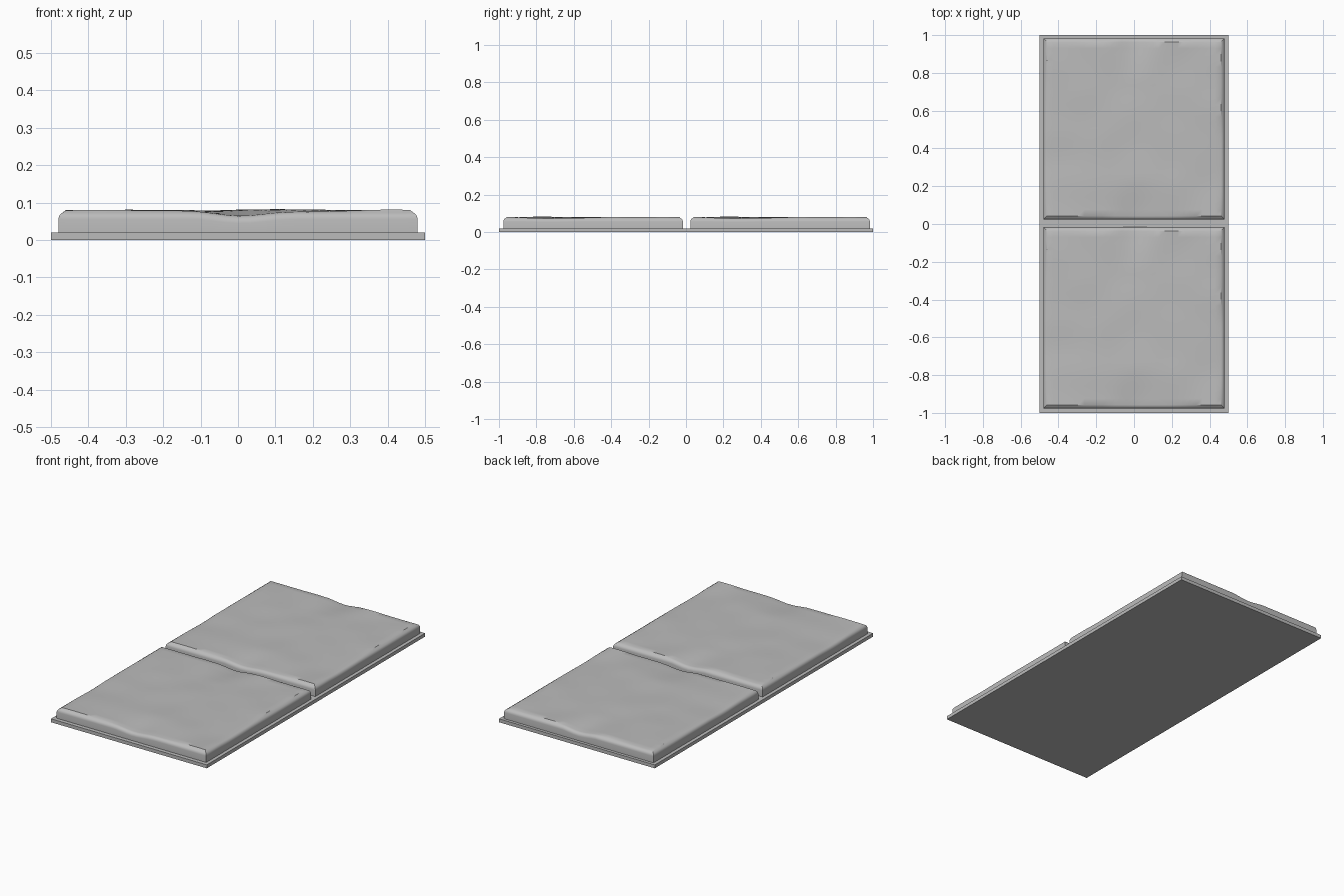
import bpy, bmesh, math
from mathutils import Vector, noise

old = bpy.data.objects.get("Cube")
if old:
    bpy.data.objects.remove(old)

stone = bpy.data.materials.new("stone_grey")
stone.use_nodes = True
GREY = (0.5, 0.5, 0.5, 1)
stone.diffuse_color = GREY
stone.node_tree.nodes["Principled BSDF"].inputs["Base Color"].default_value = GREY

INNER, OUTER = 0.46, 0.48
BASE_H, RIM_H = 0.02, 0.076


def finish(bm, name, location):
    bmesh.ops.recalc_face_normals(bm, faces=bm.faces)
    mesh = bpy.data.meshes.new(name)
    bm.to_mesh(mesh)
    bm.free()
    mesh.materials.append(stone)
    obj = bpy.data.objects.new(name, mesh)
    bpy.context.collection.objects.link(obj)
    obj.location = location
    return obj


def worn_dip(along, across, centre, width, depth):
    """Hollow worn into an edge, fading towards the middle of the slab."""
    edge = max(0, 1 - (INNER - across) / 0.2)
    return depth * edge * math.exp(-((along - centre) / width) ** 2)


def top_height(x, y):
    z = 0.079 + 0.005 * noise.noise(Vector((x * 5, y * 5, 3)))
    z -= worn_dip(x, abs(y), 0.01, 0.09, 0.014)
    z -= worn_dip(y, abs(x), -0.18, 0.15, 0.006)
    return z


def make_slab(name, y):
    bm = bmesh.new()
    bmesh.ops.create_grid(bm, x_segments=28, y_segments=28, size=INNER)
    for v in bm.verts:
        v.co.z = top_height(v.co.x, v.co.y)
    # Rounded shoulder, then straight wall, extruded ring by ring
    rings = []
    for step in range(1, 5):
        a = math.radians(22.5 * step)
        rings.append((INNER + 0.02 * math.sin(a), 0.02 * (1 - math.cos(a))))
    rings.append((OUTER, None))
    border = [e for e in bm.edges if e.is_boundary]
    size, last_drop = INNER, 0
    for half, drop in rings:
        new = bmesh.ops.extrude_edge_only(bm, edges=border)["geom"]
        border = [g for g in new if isinstance(g, bmesh.types.BMEdge) and g.is_boundary]
        for v in [g for g in new if isinstance(g, bmesh.types.BMVert)]:
            v.co.x *= half / size
            v.co.y *= half / size
            if drop is None:
                v.co.z = BASE_H
            else:
                v.co.z = min(v.co.z, RIM_H) - (drop - last_drop)
        size = half
        last_drop = drop or 0
    slab = finish(bm, name, (0, y, 0))
    bpy.ops.object.select_all(action="DESELECT")
    slab.select_set(True)
    bpy.context.view_layer.objects.active = slab
    bpy.ops.object.shade_smooth_by_angle(angle=math.radians(35))


# Thin backing plate
bm = bmesh.new()
bmesh.ops.create_cube(bm, size=1)
bmesh.ops.scale(bm, vec=(1, 2, BASE_H), verts=bm.verts)
finish(bm, "base_plate", (0, 0, BASE_H / 2))

# Two worn paving slabs
make_slab("front_slab", -0.497)
make_slab("back_slab", 0.503)
